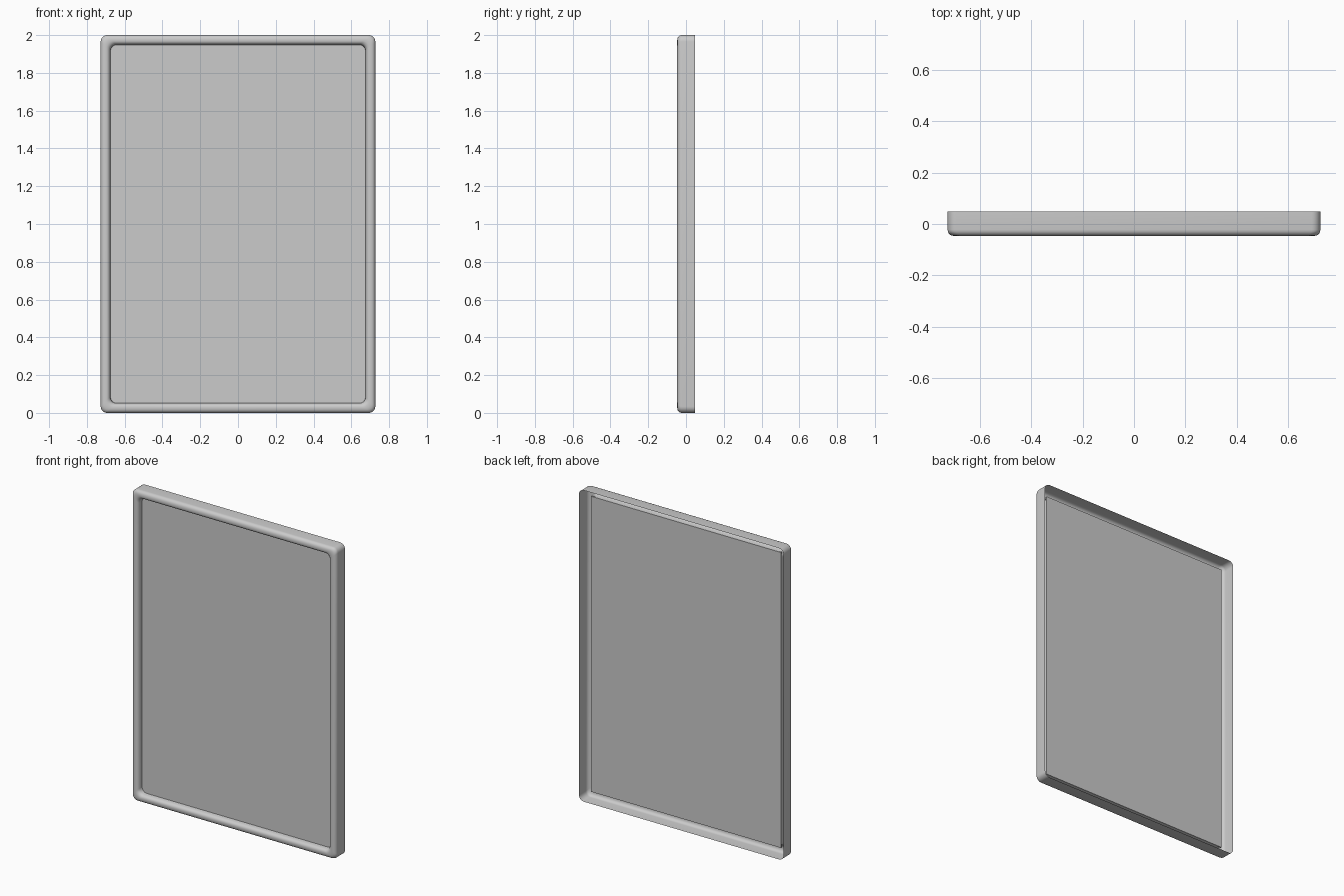
import bpy, bmesh, math

if "Cube" in bpy.data.objects:
    bpy.data.objects.remove(bpy.data.objects["Cube"])

W, H = 0.727, 1.0      # half width, half height
ZC = 1.0


def rounded_loop(bm, inset, y, radius, steps=6):
    """Ring of vertices following a rounded rectangle in the XZ plane."""
    w, h = W - inset, H - inset
    ring = []
    for i, (sx, sz) in enumerate([(1, 1), (-1, 1), (-1, -1), (1, -1)]):
        for k in range(steps + 1):
            a = math.radians(90 * i + 90 * k / steps)
            ring.append(bm.verts.new((sx * (w - radius) + radius * math.cos(a), y,
                                      ZC + sz * (h - radius) + radius * math.sin(a))))
    return ring


def finish(bm, name):
    me = bpy.data.meshes.new(name)
    bm.to_mesh(me)
    bm.free()
    ob = bpy.data.objects.new(name, me)
    bpy.context.collection.objects.link(ob)
    return ob


# Frame moulding: open-backed channel with a rounded front
profile = [(0, 0.048), (0, -0.022)]
profile += [(0.022 - 0.022 * math.cos(t), -0.022 - 0.024 * math.sin(t))
            for t in [math.radians(d) for d in (18, 36, 54, 72, 90)]]
profile += [(0.032, -0.047), (0.041, -0.043), (0.047, -0.036), (0.05, -0.026), (0.052, -0.004)]
bm = bmesh.new()
rings = [rounded_loop(bm, i, y, 0.034) for i, y in profile]
for a, b in zip(rings, rings[1:]):
    n = len(a)
    for k in range(n):
        bm.faces.new((a[k], b[k], b[(k + 1) % n], a[(k + 1) % n]))
# Point the outer walls outward
bm.normal_update()
f = max(bm.faces, key=lambda f: f.calc_center_median().x)
if f.normal.x < 0:
    bmesh.ops.reverse_faces(bm, faces=bm.faces[:])
frame = finish(bm, "frame")
bpy.context.view_layer.objects.active = frame
frame.select_set(True)
bpy.ops.object.shade_smooth_by_angle(angle=math.radians(35))

# Flat panel set behind the rim
bm = bmesh.new()
bmesh.ops.create_cube(bm, size=1)
for v in bm.verts:
    v.co = (v.co.x * 2 * (W - 0.051), v.co.y * 0.01 - 0.004, ZC + v.co.z * 2 * (H - 0.051))
finish(bm, "panel")
